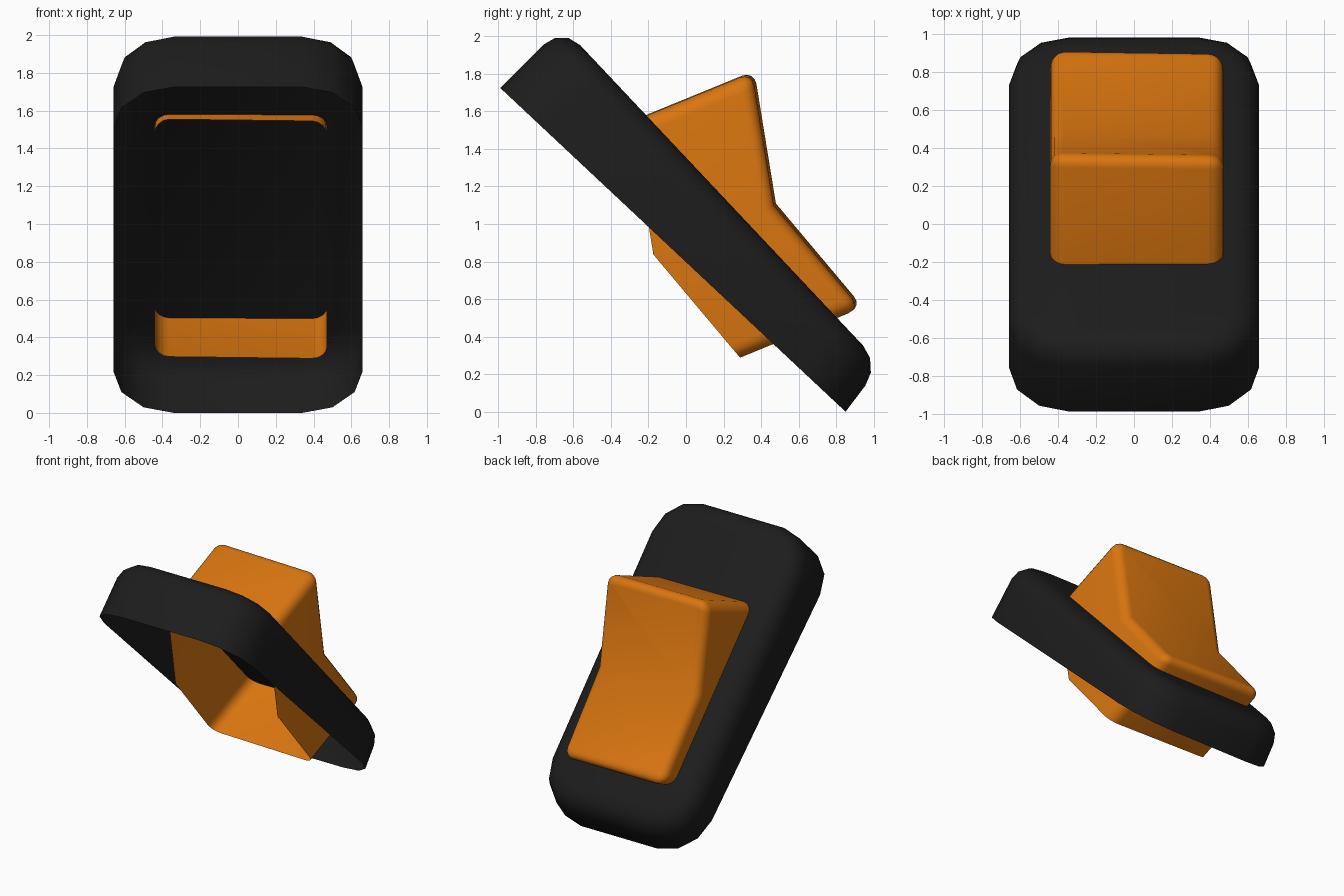
import bpy, bmesh, math

if "Cube" in bpy.data.objects:
    bpy.data.objects.remove(bpy.data.objects["Cube"])


def shell(name, top, base, half_x, corner, rim, segs, color, shift=0, skew=(0, 0)):
    """Open-bottomed rounded block: (y, z) top and base chains spread across x."""
    bm = bmesh.new()
    ring = lambda pts, s: [bm.verts.new((s * half_x, y, z)) for y, z in pts]
    tl, tr, bl, br = ring(top, -1), ring(top, 1), ring(base, -1), ring(base, 1)
    TOP, BASE, WALL = 0, 1, 2

    def face(kind, *verts):
        bm.faces.new(verts).material_index = kind

    for i in range(len(top) - 1):
        j = i + 1
        face(TOP, tl[i], tr[i], tr[j], tl[j])
        face(BASE, bl[j], br[j], br[i], bl[i])
        face(WALL, tl[i], tl[j], bl[j], bl[i])
        face(WALL, tr[j], tr[i], br[i], br[j])
    for i in (0, -1):
        face(WALL, tl[i], tr[i], br[i], bl[i])
    bmesh.ops.recalc_face_normals(bm, faces=bm.faces[:])

    # Round the four corner edges, then the upper rim
    corners = [bm.edges.get((t[i], b[i])) for t, b in ((tl, bl), (tr, br)) for i in (0, -1)]
    bmesh.ops.bevel(bm, geom=corners, offset=corner, segments=segs, profile=0.5,
                    affect='EDGES', material=-1)
    edges = [e for e in bm.edges
             if sorted(f.material_index for f in e.link_faces) == [TOP, WALL]]
    bmesh.ops.bevel(bm, geom=edges, offset=rim, segments=segs, profile=0.5,
                    affect='EDGES', material=-1)

    # Open the underside
    bmesh.ops.delete(bm, geom=[f for f in bm.faces if f.material_index == BASE],
                     context='FACES')
    for f in bm.faces:
        f.material_index = 0
    for v in bm.verts:
        v.co.y += skew[0] * v.co.x
        v.co.z += skew[1] * v.co.x
        v.co.x += shift
    mesh = bpy.data.meshes.new(name)
    bm.to_mesh(mesh)
    bm.free()
    ob = bpy.data.objects.new(name, mesh)
    bpy.context.collection.objects.link(ob)
    mat = bpy.data.materials.new(name + "_material")
    mat.diffuse_color = color
    mat.use_nodes = True
    mat.node_tree.nodes["Principled BSDF"].inputs["Base Color"].default_value = mat.diffuse_color
    mesh.materials.append(mat)
    bpy.ops.object.select_all(action='DESELECT')
    ob.select_set(True)
    bpy.context.view_layer.objects.active = ob
    bpy.ops.object.shade_smooth_by_angle(angle=math.radians(40))


# Tilted, slightly wedge-shaped housing
shell("switch_housing", [(-0.66, 2.055), (1.04, 0.25)], [(-0.99, 1.725), (0.85, 0.0)],
      0.66, 0.32, 0.14, 3, (0.012, 0.012, 0.012, 1))

# Bent rocker passing through the housing, very slightly twisted
rocker_top = [(0.358, 1.812), (0.473, 1.105), (0.935, 0.555)]
rocker_base = [(y - 0.64, z - 0.262) for y, z in rocker_top]
shell("rocker", rocker_top, rocker_base, 0.457, 0.08, 0.07, 4,
      (0.7, 0.18, 0.005, 1), shift=0.015, skew=(-0.015, -0.012))
